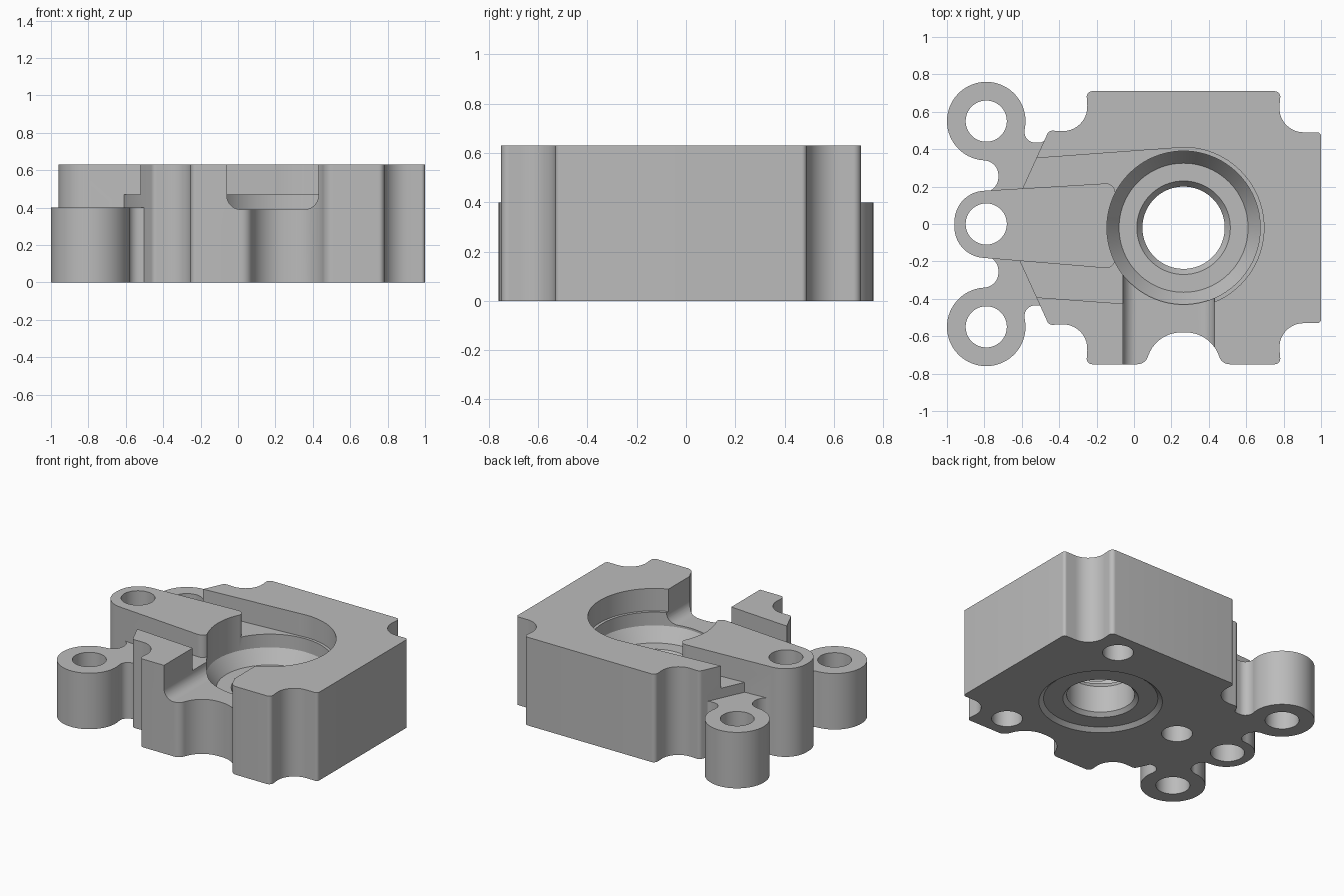
import bpy, bmesh
from math import cos, sin, pi
from mathutils import Vector, Matrix

cube = bpy.data.objects.get("Cube")
if cube:
    bpy.data.objects.remove(cube, do_unlink=True)

TOP = 0.63      # full height
LOW = 0.40      # height of the lug plate
SLOT = 0.47     # floor of the side slots
BORE = Vector((0.265, -0.02, 0))


def rounded(corners, steps=10):
    """Outline from (x, y, radius) corners, each rounded by its radius."""
    out = []
    for i, (x, y, r) in enumerate(corners):
        p = Vector((x, y))
        if r == 0:
            out.append(p)
            continue
        a = (Vector(corners[i - 1][:2]) - p).normalized()
        b = (Vector(corners[(i + 1) % len(corners)][:2]) - p).normalized()
        half = a.angle(b) / 2
        centre = p + (a + b).normalized() * (r / sin(half))
        start = p + a * (r * cos(half) / sin(half)) - centre
        end = p + b * (r * cos(half) / sin(half)) - centre
        turn = start.angle_signed(end)
        for k in range(steps + 1):
            t = -turn * k / steps
            out.append(centre + Matrix.Rotation(t, 2) @ start)
    return out


def finish(name, bm):
    bmesh.ops.recalc_face_normals(bm, faces=bm.faces)
    mesh = bpy.data.meshes.new(name)
    bm.to_mesh(mesh)
    bm.free()
    obj = bpy.data.objects.new(name, mesh)
    bpy.context.collection.objects.link(obj)
    return obj


def prism(name, outline, z0, z1, matrix=Matrix()):
    bm = bmesh.new()
    face = bm.faces.new([bm.verts.new((p[0], p[1], z0)) for p in outline])
    ext = bmesh.ops.extrude_face_region(bm, geom=[face])
    verts = [v for v in ext["geom"] if isinstance(v, bmesh.types.BMVert)]
    bmesh.ops.translate(bm, verts=verts, vec=(0, 0, z1 - z0))
    bm.transform(matrix)
    return finish(name, bm)


def disc(name, x, y, r, z0, z1, n=64):
    ring = [(x + r * cos(2 * pi * k / n), y + r * sin(2 * pi * k / n)) for k in range(n)]
    return prism(name, ring, z0, z1)


def lathe(name, profile, centre, n=96):
    """Closed solid turned around a vertical axis from (radius, z) points."""
    bm = bmesh.new()
    rings = [[bm.verts.new((centre.x + r * cos(2 * pi * k / n),
                            centre.y + r * sin(2 * pi * k / n), z))
              for k in range(n)] for r, z in profile]
    for lo, hi in zip(rings, rings[1:]):
        for k in range(n):
            bm.faces.new((lo[k - 1], lo[k], hi[k], hi[k - 1]))
    bm.faces.new(rings[0])
    bm.faces.new(rings[-1])
    return finish(name, bm)


def combine(target, tool, operation):
    mod = target.modifiers.new(operation.lower(), "BOOLEAN")
    mod.operation, mod.solver, mod.object = operation, "EXACT", tool
    bpy.context.view_layer.objects.active = target
    bpy.ops.object.modifier_apply(modifier=mod.name)
    bpy.data.objects.remove(tool, do_unlink=True)


# Main block with scooped corners and a scooped front
front = [(0.06, -0.75, 0.06), (0.12, -0.58, 0.185),
         (0.41, -0.58, 0.185), (0.47, -0.75, 0.06)]
right_half = [(0.785, 0.73, 0.03), (0.765, 0.51, 0.13), (1.0, 0.51, 0.02)]
left_half = [(-0.61, 0.18, 0), (-0.455, 0.52, 0.03),
             (-0.24, 0.51, 0.13), (-0.255, 0.73, 0.03)]


def shift(points, side):
    return [(x, side * y + BORE.y, r) for x, y, r in points]


block_outline = (front + shift(right_half, -1) + shift(right_half[::-1], 1)
                 + shift(left_half[::-1], 1) + shift(left_half, -1))
housing = prism("housing", rounded(block_outline), 0, TOP)

# Wide slot cut, running from the left side into the bore
slot = [(-0.9, 0.34, 0), (-0.55, 0.37, 0), (0.2, 0.425, 0)]
slot_outline = shift(slot, 1) + shift(slot[::-1], -1)
combine(housing, prism("slot_cutter", rounded(slot_outline), SLOT, 1), "DIFFERENCE")
combine(housing, lathe("rim_cutter", [(0.43, SLOT), (0.43, 1)], BORE), "DIFFERENCE")

# Low plate joining the lugs
edge = [(-0.79, 0.17, 0), (-0.725, 0.17, 0.08), (-0.725, 0.34, 0.08), (-0.79, 0.34, 0),
        (-0.79, 0.55, 0), (-0.585, 0.55, 0), (-0.585, 0.435, 0.056),
        (-0.47, 0.435, 0.056), (-0.455, 0.48, 0), (-0.3, 0.48, 0)]
plate_outline = edge + [(x, -y, r) for x, y, r in edge[::-1]]
combine(housing, prism("lug_plate", rounded(plate_outline), 0, LOW), "UNION")
for y in (-0.55, 0.55):
    combine(housing, disc("lug", -0.79, y, 0.21, 0, LOW), "UNION")

# Tapered full-height arm
arm = [(-0.96, 0.168, 0.165), (-0.1, 0.22, 0.05), (-0.1, -0.24, 0.05), (-0.96, -0.168, 0.165)]
combine(housing, prism("arm", rounded(arm, 20), 0, TOP), "UNION")

# Stepped bore with conical seats and a shallow recess underneath
bore_profile = [(0.40, -0.1), (0.40, 0), (0.37, 0.025), (0.245, 0.025), (0.22, 0.05),
                (0.22, 0.24), (0.25, 0.28), (0.345, 0.28), (0.41, 0.375), (0.41, 1)]
combine(housing, lathe("bore_cutter", bore_profile, BORE), "DIFFERENCE")

# Front channel with rounded lower corners, opening into the bore
channel = [(-0.06, 1, 0), (-0.06, 0.39, 0.075), (0.43, 0.39, 0.075), (0.43, 1, 0)]
combine(housing, prism("channel_cutter", rounded(channel), 0.1, 0.9,
                       Matrix.Rotation(pi / 2, 4, "X")), "DIFFERENCE")

# Through holes in the lugs and blind holes underneath
for y in (-0.55, 0, 0.55):
    combine(housing, disc("lug_hole_cutter", -0.79, y, 0.11, -0.1, 1), "DIFFERENCE")
for a in (pi / 3, pi, -pi / 3):
    x, y = BORE.x + 0.645 * cos(a), BORE.y + 0.645 * sin(a)
    combine(housing, disc("blind_hole_cutter", x, y, 0.1, -0.1, 0.3, 48), "DIFFERENCE")

# Plain grey metal
grey = bpy.data.materials.new("grey_metal")
grey.use_nodes = True
colour = (0.5, 0.5, 0.5, 1)
grey.diffuse_color = colour
grey.node_tree.nodes["Principled BSDF"].inputs["Base Color"].default_value = colour
housing.data.materials.clear()
housing.data.materials.append(grey)

bpy.ops.object.select_all(action="DESELECT")
housing.select_set(True)
bpy.context.view_layer.objects.active = housing
bpy.ops.object.shade_smooth_by_angle(angle=pi / 6)
